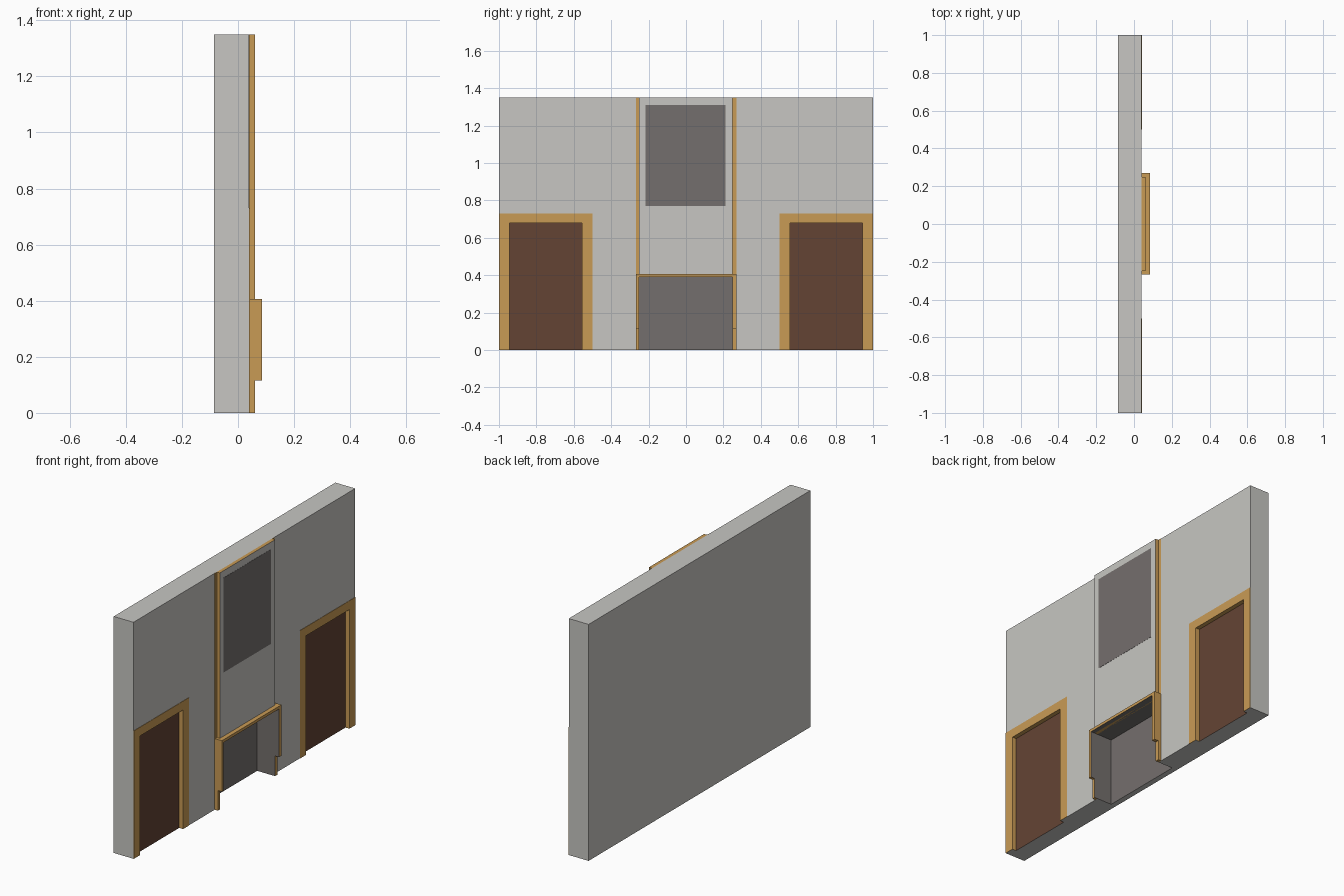
import bpy, bmesh

if "Cube" in bpy.data.objects:
    bpy.data.objects.remove(bpy.data.objects["Cube"])

# --- colours (sRGB 0-255 -> linear) ---
def material(name, rgb):
    m = bpy.data.materials.new(name)
    lin = [(c / 255 / 12.92 if c / 255 < 0.04 else ((c / 255 + 0.055) / 1.055) ** 2.4) for c in rgb]
    m.diffuse_color = (*lin, 1)
    m.use_nodes = True
    m.node_tree.nodes["Principled BSDF"].inputs["Base Color"].default_value = m.diffuse_color
    return m

PLASTER, WOOD, DOOR, STONE = range(4)
MATS = [material("plaster", (199, 198, 194)), material("golden wood", (201, 155, 85)),
        material("dark brown door", (100, 68, 52)), material("grey stone", (116, 111, 109))]


def prism(name, outline, x0, x1, mat, rule=None):
    """Extrude a (y, z) outline from x0 to x1; rule(normal, centre) may recolour faces."""
    bm = bmesh.new()
    base = bm.faces.new([bm.verts.new((x0, y, z)) for y, z in outline])
    ext = bmesh.ops.extrude_face_region(bm, geom=[base])
    for v in ext["geom"]:
        if isinstance(v, bmesh.types.BMVert):
            v.co.x = x1
    bmesh.ops.recalc_face_normals(bm, faces=bm.faces)
    bm.normal_update()
    for f in bm.faces:
        f.material_index = mat
        if rule:
            r = rule(f.normal, f.calc_center_median())
            if r is not None:
                f.material_index = r
    me = bpy.data.meshes.new(name)
    bm.to_mesh(me)
    bm.free()
    for m in MATS:
        me.materials.append(m)
    ob = bpy.data.objects.new(name, me)
    bpy.context.collection.objects.link(ob)
    return ob


def rect(y0, y1, z0, z1):
    return [(y0, z0), (y1, z0), (y1, z1), (y0, z1)]


def arch(y0, y1, top, iy0, iy1, itop, z0=0.0):
    """Upside-down U: outer bounds, then inner opening."""
    return [(y0, z0), (iy0, z0), (iy0, itop), (iy1, itop), (iy1, z0), (y1, z0), (y1, top), (y0, top)]


FRONT, BREAST, MANTEL = 0.04, 0.06, 0.085   # x of wall face, chimney breast, mantel
L0, L1, R0, R1 = -0.267, -0.25, 0.249, 0.27  # outer and inner edges of the trim
TOP, OPEN_Z = 1.35, 0.39

# --- wall with door niches and fireplace recess cut in ---
wall = prism("wall", rect(-1, 1, 0, TOP), -0.085, FRONT, PLASTER)
cutters = [prism("fireplace_cutter", rect(L1, R0, -0.1, OPEN_Z), -0.053, 0.2, STONE)]
for s in (-1, 1):
    lo, hi = sorted((s * 0.945, s * 0.555))
    cutters.append(prism("door_cutter", rect(lo, hi, -0.1, 0.68), FRONT - 0.023, 0.2, WOOD,
                         lambda n, c: DOOR if n.x < -0.9 else None))
bpy.context.view_layer.objects.active = wall
for c in cutters:
    c.hide_render = True
    mod = wall.modifiers.new("cut", "BOOLEAN")
    mod.operation, mod.solver, mod.object = "DIFFERENCE", "EXACT", c
    mod.material_mode = "INDEX"
    bpy.ops.object.modifier_apply(modifier=mod.name)
for c in cutters:
    bpy.data.objects.remove(c)

# --- door frames ---
for s, side in ((-1, "left"), (1, "right")):
    y0, y1 = sorted((s * 1.0, s * 0.5))
    i0, i1 = sorted((s * 0.945, s * 0.555))
    prism(side + "_door_frame", arch(y0, y1, 0.73, i0, i1, 0.68), FRONT, FRONT + 0.002, WOOD)

# --- chimney breast: plaster front, wooden sides and top ---
prism("chimney_breast", rect(L1, R0, OPEN_Z, TOP), FRONT, BREAST, WOOD,
      lambda n, c: PLASTER if n.x > 0.9 else None)
prism("breast_panel", rect(-0.217, 0.21, 0.77, 1.31), BREAST, BREAST + 0.001, STONE)

# --- flat trim strips beside the breast ---
for side, y0, y1 in (("left", L0, L1), ("right", R0, R1)):
    prism(side + "_trim_strip", rect(y0, y1, 0.405, TOP), FRONT, FRONT + 0.002, WOOD)


# --- fireplace surround: stone on the faces lining the opening ---
def lining(n, c):
    inner = L1 - 0.005 < c.y < R0 + 0.005
    return STONE if inner and c.z < OPEN_Z + 0.005 and abs(n.x) < 0.1 else None

prism("mantel", arch(L0, R1, 0.406, L1, R0, OPEN_Z, 0.115), FRONT, MANTEL, WOOD, lining)
for side, y0, y1 in (("left", L0, L1), ("right", R0, R1)):
    prism(side + "_mantel_foot", rect(y0, y1, 0, 0.115), FRONT, BREAST, WOOD, lining)
